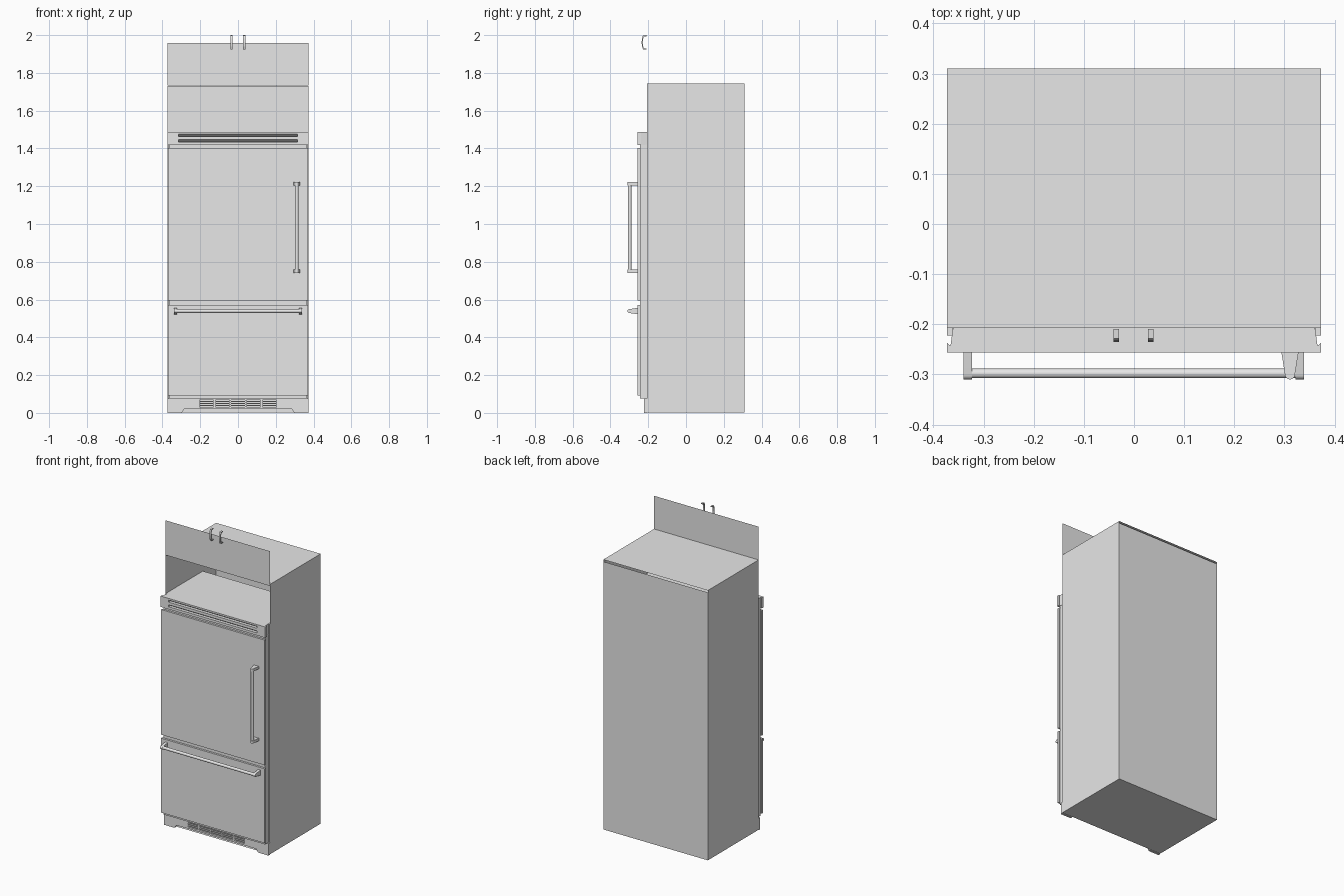
import bpy, bmesh, math
from mathutils import Vector

if "Cube" in bpy.data.objects:
    bpy.data.objects.remove(bpy.data.objects["Cube"])

steel = bpy.data.materials.new("plain_grey")
steel.diffuse_color = (0.8, 0.8, 0.8, 1)
steel.use_nodes = True
steel.node_tree.nodes["Principled BSDF"].inputs["Base Color"].default_value = steel.diffuse_color


def finish(name, bm, smooth=False):
    bmesh.ops.recalc_face_normals(bm, faces=bm.faces)
    me = bpy.data.meshes.new(name)
    bm.to_mesh(me)
    bm.free()
    me.materials.append(steel)
    ob = bpy.data.objects.new(name, me)
    bpy.context.collection.objects.link(ob)
    if smooth:
        bpy.ops.object.select_all(action='DESELECT')
        ob.select_set(True)
        bpy.context.view_layer.objects.active = ob
        bpy.ops.object.shade_smooth_by_angle(angle=math.radians(40))
    return ob


def place(axis, a, b, t):
    # profile (a, b) lies in the plane across the given axis
    return {'x': (t, a, b), 'y': (a, t, b), 'z': (a, b, t)}[axis]


def add_prism(bm, axis, pts, lo, hi):
    v0 = [bm.verts.new(place(axis, a, b, lo)) for a, b in pts]
    v1 = [bm.verts.new(place(axis, a, b, hi)) for a, b in pts]
    bm.faces.new(v0[::-1])
    bm.faces.new(v1)
    n = len(pts)
    for i in range(n):
        j = (i + 1) % n
        bm.faces.new((v0[i], v0[j], v1[j], v1[i]))


def prism(name, axis, pts, lo, hi, smooth=False):
    bm = bmesh.new()
    add_prism(bm, axis, pts, lo, hi)
    return finish(name, bm, smooth)


def rect(a0, a1, b0, b1):
    return [(a0, b0), (a1, b0), (a1, b1), (a0, b1)]


def box(name, x0, x1, y0, y1, z0, z1):
    return prism(name, 'z', rect(x0, x1, y0, y1), z0, z1)


def sheet(name, axis, a0, a1, b0, b1, t):
    bm = bmesh.new()
    bm.faces.new([bm.verts.new(place(axis, a, b, t)) for a, b in rect(a0, a1, b0, b1)])
    return finish(name, bm)


def circle(ca, cb, r, n=24):
    return [(ca + r * math.cos(2 * math.pi * i / n), cb + r * math.sin(2 * math.pi * i / n))
            for i in range(n)]


W, F, B, TOP = 0.373, -0.207, 0.31, 1.744

# cabinet shell of thin sheets, open at the front above the appliance
sheet("cabinet_left_side", 'x', F, B, 0.003, TOP, -W)
sheet("cabinet_right_side", 'x', F, B, 0.003, TOP, W)
sheet("cabinet_back", 'y', -W, W, 0.003, 1.731, B)
sheet("cabinet_top", 'z', -W, W, F, B, TOP)
sheet("cabinet_floor", 'z', -W, W, F, B, 0.003)
sheet("upper_front_panel", 'y', -W, W, 1.734, 1.958, F)

# appliance body inside the cabinet and its front frame
box("appliance_body", -0.37, 0.37, F, 0.17, 0.077, 1.487)
box("front_frame", -0.362, 0.362, -0.243, F, 0.077, 1.42)

# door and freezer drawer
box("door", -0.37, 0.37, -0.256, -0.242, 0.595, 1.402)
box("drawer", -0.37, 0.37, -0.256, -0.242, 0.092, 0.572)

# grille: slotted centre with solid ends
slot_x = 0.316
profile = [(F, 1.418), (-0.256, 1.418)]
for z in (1.434, 1.464):
    profile += [(-0.256, z), (-0.236, z), (-0.256, z + 0.013)]
profile += [(-0.256, 1.488), (F, 1.488)]
prism("grille_centre", 'x', profile, -slot_x, slot_x)
for s, side in ((-1, "left"), (1, "right")):
    prism("grille_end_" + side, 'z',
          [(s * x, y) for x, y in ((slot_x, F), (slot_x, -0.256), (W, -0.256),
                                   (W, -0.237), (0.366, -0.243), (0.361, F))],
          1.418, 1.488)

# toe kick with arched bottom and vent slots
kick = prism("toe_kick", 'y',
             [(-W, 0), (-0.298, 0), (-0.285, 0.02), (0.285, 0.02), (0.298, 0),
              (W, 0), (W, 0.077), (-W, 0.077)], -0.222, F)
bm = bmesh.new()
for col in range(5):
    x = (col - 2) * 0.083
    for row in range(4):
        z = 0.031 + row * 0.0105
        add_prism(bm, 'y', rect(x - 0.037, x + 0.037, z, z + 0.006), -0.25, -0.211)
cutter = finish("vent_cutter", bm)
cutter.hide_render = True
mod = kick.modifiers.new("vents", 'BOOLEAN')
mod.object = cutter
mod.operation = 'DIFFERENCE'
bpy.ops.object.select_all(action='DESELECT')
bpy.context.view_layer.objects.active = kick
kick.select_set(True)
bpy.ops.object.modifier_apply(modifier=mod.name)
bpy.data.objects.remove(cutter)


# handle posts: tapered profile with a rounded tip
def post_profile(centre):
    tip = [(centre + 0.010 * math.cos(a), -0.300 - 0.010 * math.sin(a))
           for a in [math.pi * i / 8 for i in range(9)]]
    return [(centre + 0.017, -0.256)] + tip + [(centre - 0.017, -0.256)]


# door handle
for name, z in (("lower", 0.741), ("upper", 1.205)):
    prism("door_handle_post_" + name, 'z', post_profile(0.311), z, z + 0.017, True)
prism("door_handle_bar", 'z', circle(0.311, -0.298, 0.0095), 0.75, 1.21, True)

# drawer handle
for name, x in (("left", -0.34), ("right", 0.322)):
    prism("drawer_handle_post_" + name, 'x',
          [(b, a) for a, b in post_profile(0.539)], x, x + 0.017, True)
prism("drawer_handle_bar", 'x', circle(-0.298, 0.539, 0.0095), -0.33, 0.33, True)

# small curved pulls in front of the upper panel
outer = [(-0.209, 2.0), (-0.228, 1.998), (-0.233, 1.982), (-0.235, 1.961),
         (-0.233, 1.94), (-0.228, 1.925), (-0.209, 1.923)]
inner = [(-0.209, 1.929), (-0.223, 1.931), (-0.227, 1.942), (-0.229, 1.961),
         (-0.227, 1.98), (-0.223, 1.992), (-0.209, 1.994)]
for name, x in (("left", -0.035), ("right", 0.033)):
    prism("upper_pull_" + name, 'x', outer + inner, x - 0.0055, x + 0.0055)
